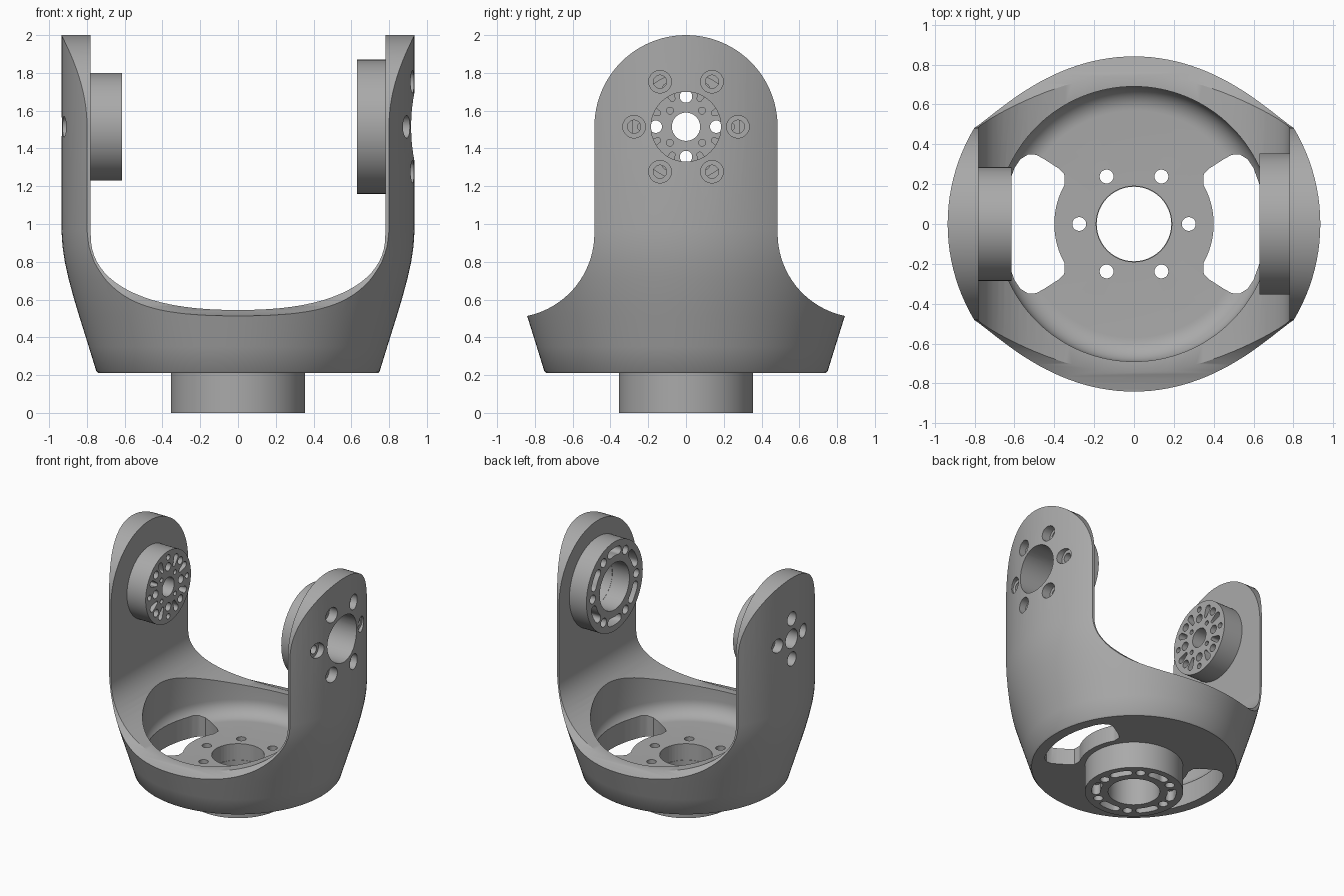
import bpy, bmesh
from math import sin, cos, pi, radians, copysign
from mathutils import Matrix

cube = bpy.data.objects.get("Cube")
if cube:
    bpy.data.objects.remove(cube)

metal = bpy.data.materials.new("grey_metal")
metal.use_nodes = True
GREY = (0.4, 0.4, 0.4, 1)
metal.diffuse_color = GREY
metal.node_tree.nodes["Principled BSDF"].inputs["Base Color"].default_value = GREY

PIVOT = 1.515          # height of the joint axis
UP = Matrix.Identity(4)
ALONG_X = Matrix(((0, 0, 1), (1, 0, 0), (0, 1, 0))).to_4x4()   # outline in y, z
ALONG_Y = Matrix.Rotation(pi / 2, 4, 'X')                      # outline in x, z
JOINT = Matrix.Translation((0, 0, PIVOT)) @ ALONG_X


def make(name, bm):
    bmesh.ops.recalc_face_normals(bm, faces=bm.faces)
    mesh = bpy.data.meshes.new(name)
    bm.to_mesh(mesh)
    bm.free()
    mesh.materials.append(metal)
    ob = bpy.data.objects.new(name, mesh)
    bpy.context.collection.objects.link(ob)
    return ob


def prisms(name, outlines, lo, hi, frame=UP):
    """Extrude each 2D outline from lo to hi along the frame's third axis."""
    bm = bmesh.new()
    for pts in outlines:
        rings = [[bm.verts.new(frame @ Matrix.Translation((x, y, h)).translation)
                  for x, y in pts] for h in (lo, hi)]
        n = len(pts)
        bm.faces.new(rings[0])
        bm.faces.new(rings[1])
        for i in range(n):
            j = (i + 1) % n
            bm.faces.new((rings[0][i], rings[0][j], rings[1][j], rings[1][i]))
    return make(name, bm)


def lathe(name, profile, steps=128):
    bm = bmesh.new()
    verts = [bm.verts.new((r, 0, z)) for r, z in profile]
    edges = [bm.edges.new(pair) for pair in zip(verts, verts[1:])]
    bmesh.ops.spin(bm, geom=verts + edges, cent=(0, 0, 0), axis=(0, 0, 1),
                   angle=2 * pi, steps=steps, use_duplicate=False)
    bmesh.ops.remove_doubles(bm, verts=bm.verts, dist=1e-4)
    return make(name, bm)


def boolean(ob, cutter, mode='DIFFERENCE'):
    mod = ob.modifiers.new("cut", 'BOOLEAN')
    mod.operation, mod.solver, mod.object = mode, 'EXACT', cutter
    bpy.context.view_layer.objects.active = ob
    bpy.ops.object.modifier_apply(modifier=mod.name)
    bpy.data.objects.remove(cutter)


def cut(ob, outlines, lo, hi, frame=UP):
    boolean(ob, prisms("cutter", outlines, lo, hi, frame))


def arc(r, a0, a1, n, cx=0, cy=0):
    return [(cx + r * cos(radians(a0 + (a1 - a0) * i / n)),
             cy + r * sin(radians(a0 + (a1 - a0) * i / n))) for i in range(n + 1)]


def circle(r, cx=0, cy=0, n=32):
    return arc(r, 0, 360, n, cx, cy)[:-1]


def ring_of(radius, r, count, start=0):
    return [circle(r, *p, n=20) for p in arc(radius, start, start + 360, count)[:-1]]


def arc_slot(radius, w, mid, half):
    ends = [(radius * cos(radians(a)), radius * sin(radians(a))) for a in (mid - half, mid + half)]
    return (arc(radius + w, mid - half, mid + half, 8)
            + arc(w, mid + half, mid + half + 180, 8, *ends[1])[1:-1]
            + arc(radius - w, mid + half, mid - half, 8)
            + arc(w, mid - half + 180, mid - half + 360, 8, *ends[0])[1:-1])


def petal(angle, r0, r1, w0, w1):
    """Radial slot that widens outwards."""
    pts = arc(w1, -90, 90, 8, r1) + arc(w0, 90, 270, 8, r0)
    c, s = cos(radians(angle)), sin(radians(angle))
    return [(x * c - y * s, x * s + y * c) for x, y in pts]


# Yoke: turned body trimmed to the arm silhouette
yoke = lathe("yoke", [(0, .21), (.74, .21), (.75, .22), (.79, .35), (.84, .51), (.87, .61),
                      (.897, .71), (.917, .8), (.929, .88), (.935, .97), (.935, 2.1), (0, 2.1)])
half = [(.95, .1), (.95, .504)] + arc(.446, 265, 180, 20, .931, .95) + arc(.485, 0, 90, 24, 0, PIVOT)
outline = half + [(-y, z) for y, z in half[-2::-1]]
boolean(yoke, prisms("cutter", [outline], -1.2, 1.2, ALONG_X), 'INTERSECT')

# Gap between the arms, with a soft U-shaped floor
gap = [(.78, 2.3)]
for i in range(41):
    a = pi * i / 40
    gap.append((copysign(.78 * abs(cos(a)) ** (2 / 2.35), cos(a)), .95 - .405 * sin(a) ** (2 / 2.35)))
cut(yoke, [gap + [(-.78, 2.3)]], -1.2, 1.2, ALONG_Y)

# Bowl with a filleted floor
boolean(yoke, lathe("cutter", [(0, .34)] + arc(.12, -90, 0, 10, .57, .46) + [(.69, 1.1), (0, 1.1)]))

# Floor openings: bore, bolt circle and two side windows
cut(yoke, [circle(.19, n=48)] + ring_of(.275, .035, 6), .1, .6)
side = [(.35, .25), (.38, .28), (.45, .325), (.49, .347), (.53, .35), (.57, .325), (.6, .28)]
window = arc(.4, -29, 29, 12) + side + arc(.66, 22, -22, 10) + [(x, -y) for x, y in side[::-1]]
cut(yoke, [window, [(-x, y) for x, y in window]], .1, .6)

# Arm openings: wide bore and counterbored bolts on the left, cross of bolts on the right
cut(yoke, [circle(.185, n=48)] + ring_of(.275, .035, 6), .6, 1.1, JOINT)
cut(yoke, ring_of(.275, .06, 6), .86, 1.1, JOINT)
cut(yoke, [circle(.075)] + ring_of(.16, .033, 4), -1.1, -.6, JOINT)
cut(yoke, ring_of(.16, .055, 4), -1.1, -.86, JOINT)


# Wide flanges: one under the base, one inside the left arm
def flange(name, face, back, frame):
    ob = prisms(name, [circle(.355, n=96)], face, back, frame)
    cut(ob, [circle(.187, n=48)] + ring_of(.275, .035, 6), face - .1, back + .1, frame)
    cut(ob, [arc_slot(.275, .032, 30 + 60 * i, 11) for i in range(6)], face - .1, face + .08, frame)
    return ob


base_flange = flange("base_flange", 0, .21, UP)
left_flange = flange("left_arm_flange", .63, .78, JOINT)

# Small horn inside the right arm
horn = prisms("right_arm_horn", [circle(.285, n=96)], -.78, -.615, JOINT)
cut(horn, [circle(.075)] + ring_of(.16, .033, 4), -.9, -.5, JOINT)
cut(horn, [petal(a + d, .165, .225, .014, .026) for a in range(0, 360, 90) for d in (-26, 26)],
    -.68, -.5, JOINT)
cut(horn, ring_of(.12, .018, 4, 45) + ring_of(.215, .03, 4, 45) + ring_of(.235, .022, 4),
    -.68, -.5, JOINT)

# Smooth curved walls, keep crisp edges
for ob in (yoke, base_flange, left_flange, horn):
    bpy.ops.object.select_all(action='DESELECT')
    ob.select_set(True)
    bpy.context.view_layer.objects.active = ob
    bpy.ops.object.shade_smooth_by_angle(angle=radians(30))
